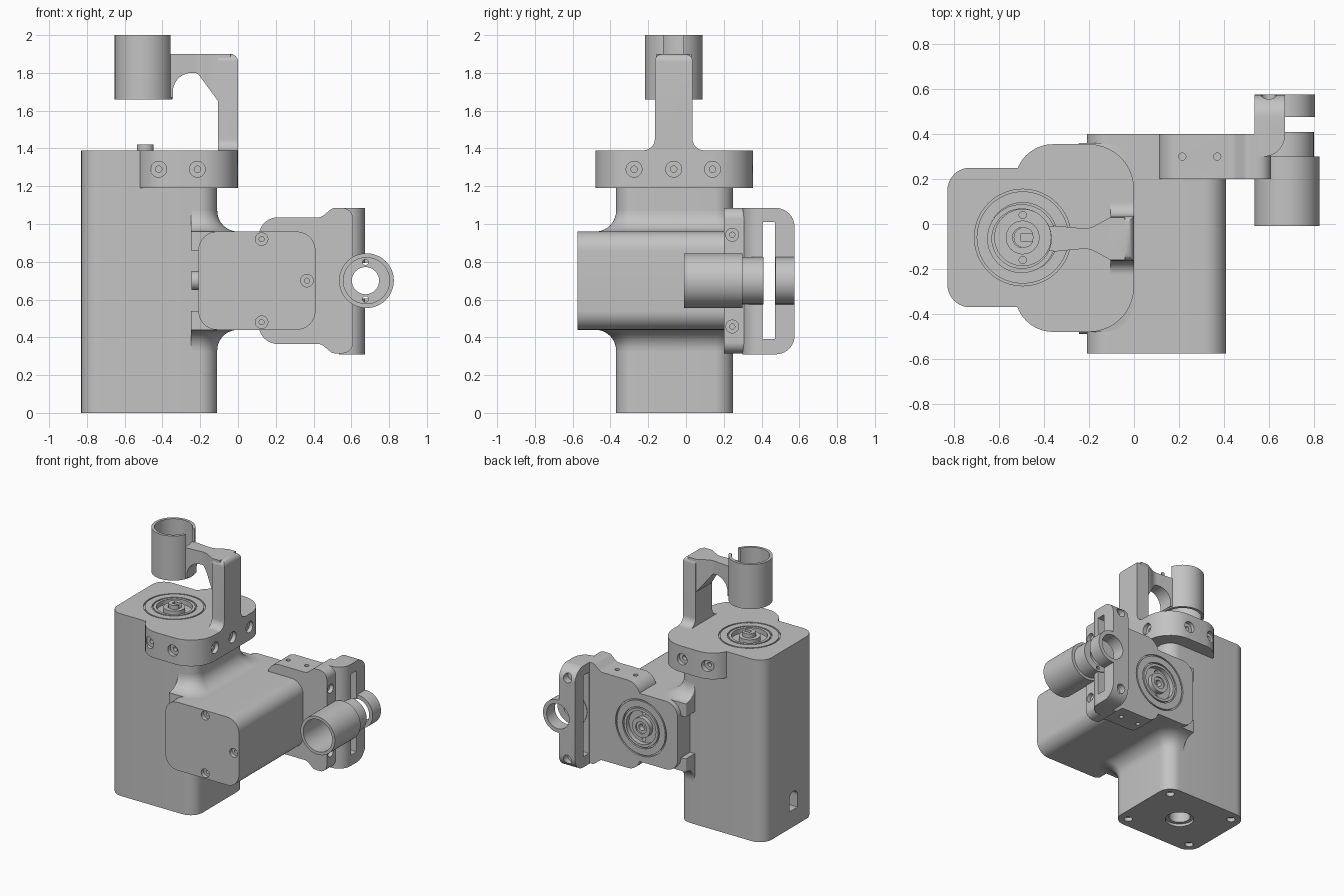
import bpy, bmesh, math
from mathutils import Vector

if "Cube" in bpy.data.objects:
    bpy.data.objects.remove(bpy.data.objects["Cube"])

grey = bpy.data.materials.new("machined_grey")
grey.use_nodes = True
GREY = (0.55, 0.55, 0.55, 1)
grey.diffuse_color = GREY
grey.node_tree.nodes["Principled BSDF"].inputs["Base Color"].default_value = GREY
parts = []


def place(axis, u, v, w):
    return {"X": (w, u, v), "Y": (u, w, v), "Z": (u, v, w)}[axis]


def rounded(corners, steps=10):
    """Polygon from (u, v, radius) corners, each replaced by an arc."""
    out = []
    for i, (u, v, r) in enumerate(corners):
        p = Vector((u, v, 0))
        if not r:
            out.append((u, v))
            continue
        n = corners[(i + 1) % len(corners)]
        d1 = (Vector((*corners[i - 1][:2], 0)) - p).normalized()
        d2 = (Vector((*n[:2], 0)) - p).normalized()
        half = d1.angle(d2) / 2
        c = p + (d1 + d2).normalized() * r / math.sin(half)
        a = (p + d1 * r / math.tan(half) - c).normalized()
        b = (p + d2 * r / math.tan(half) - c).normalized()
        out += [(c + a.slerp(b, k / steps) * r)[:2] for k in range(steps + 1)]
    return out


def rect(u0, u1, v0, v1, r=0, r2=None):
    r2 = r if r2 is None else r2
    return rounded([(u0, v0, r), (u1, v0, r2), (u1, v1, r2), (u0, v1, r)])


def loft(name, rings):
    """Closed skin through rings of 3D points."""
    bm = bmesh.new()
    loops = [[bm.verts.new(p) for p in ring] for ring in rings]
    for lo, hi in zip(loops, loops[1:]):
        for i in range(len(lo)):
            bm.faces.new((lo[i - 1], lo[i], hi[i], hi[i - 1]))
    bm.faces.new(loops[0])
    bm.faces.new(loops[-1])
    bmesh.ops.recalc_face_normals(bm, faces=bm.faces)
    me = bpy.data.meshes.new(name)
    bm.to_mesh(me)
    bm.free()
    me.materials.append(grey)
    ob = bpy.data.objects.new(name, me)
    bpy.context.collection.objects.link(ob)
    parts.append(ob)
    return ob


def prism(name, pts, axis, a, b):
    return loft(name, [[place(axis, u, v, w) for u, v in pts] for w in (a, b)])


def disc(name, axis, u, v, r, a, b, n=48):
    ring = [(u + r * math.cos(k * math.tau / n), v + r * math.sin(k * math.tau / n)) for k in range(n)]
    return prism(name, ring, axis, a, b)


def combine(ob, *others, op="DIFFERENCE"):
    for o in others:
        m = ob.modifiers.new("cut", "BOOLEAN")
        m.object, m.operation, m.solver = o, op, "EXACT"
        bpy.context.view_layer.objects.active = ob
        bpy.ops.object.modifier_apply(modifier=m.name)
        parts.remove(o)
        bpy.data.objects.remove(o)
    return ob


def bore(ob, axis, u, v, r, a, b):
    combine(ob, disc("cutter", axis, u, v, r, a, b))


def screw(ob, axis, u, v, face, inward, r=0.042):
    """Counterbored screw hole starting at a face."""
    bore(ob, axis, u, v, r, face - inward * 0.02, face + inward * 0.03)
    bore(ob, axis, u, v, r * 0.4, face, face + inward * 0.06)


def bearing(ob, axis, u, v, face, s):
    """Grooved bearing seat with a hollow hub; s points outwards."""
    for outer, inner, depth in ((0.215, 0.205, 0.012), (0.155, 0.145, 0.015), (0.125, 0.075, 0.035)):
        ring = disc("cutter", axis, u, v, outer, face - s * depth, face + s * 0.05)
        bore(ring, axis, u, v, inner, face - s * 0.1, face + s * 0.1)
        combine(ob, ring)
    bore(ob, axis, u, v, 0.045, face - s * 0.1, face + s * 0.05)
    for side in (-0.1, 0.1):
        bore(ob, axis, u, v + side, 0.016, face - s * 0.07, face + s * 0.05)


# Upright housing
MID, AX, AZ = -0.06, 0.1, 0.7
column = prism("upright_housing", rect(-0.83, -0.11, -0.37, 0.25, 0.1), "Z", 0, 1.39)
bearing(column, "Z", -0.495, MID, 1.39, 1)
bore(column, "Z", -0.47, MID, 0.1, -0.1, 0.02)
bore(column, "Z", -0.47, MID, 0.075, -0.1, 0.12)
for x in (-0.75, -0.19):
    for y in (-0.29, 0.17):
        screw(column, "Z", x, y, 0, 1, 0.03)
arch = rounded([(-0.16, 0.13, 0), (-0.06, 0.13, 0), (-0.06, 0.27, 0.049), (-0.16, 0.27, 0.049)])
combine(column, prism("cutter", arch, "X", -0.9, -0.73))
shaft = disc("upright_shaft", "Z", -0.49, MID, 0.045, 1.3, 1.42)
combine(shaft, prism("cutter", rect(-0.505, -0.44, MID - 0.015, MID + 0.015), "Z", 1.36, 1.5))

# Crosswise housing
box = prism("cross_housing", rect(-0.21, 0.41, 0.44, 0.96, 0.1), "Y", -0.575, 0.4)
bearing(box, "Y", AX, AZ, 0.4, 1)
for x, z in ((0.125, 0.92), (0.125, 0.48), (0.365, AZ)):
    screw(box, "Y", x, z, -0.575, 1, 0.033)
cross_shaft = disc("cross_shaft", "Y", AX, AZ, 0.045, 0.3, 0.39)
bore(cross_shaft, "Y", AX, AZ, 0.025, 0.35, 0.5)

# Concave blends where the housings meet
for name, z0, s in (("upper_blend", 0.96, 1), ("lower_blend", 0.44, -1)):
    rings = []
    for k in range(11):
        t = k / 10 * math.pi / 2
        d = 0.11 * (1 - math.cos(t))
        z = z0 + s * 0.11 * (1 - math.sin(t))
        rings.append([(x, y, z) for x, y in rect(-0.25, -0.11 + d, -0.37 - d, 0.25 + d, 0.01, 0.1 + d * 0.3)])
    rings.append([(x, y, z0 - s * 0.1) for x, y, z in rings[-1]])
    loft(name, rings)
disc("cable_stub", "X", -0.44, AZ, 0.05, -0.245, -0.2)

# Clamp collar on the upright housing
collar = prism("clamp_collar", rect(-0.53, 0, -0.48, 0.355, 0.17, 0.2), "Z", 1.19, 1.39)
combine(collar, prism("cutter", rect(-0.7, -0.115, -0.365, 0.245, 0.09), "Z", 1.1, 1.5))
for y in (-0.275, MID - 0.005, 0.14):
    screw(collar, "X", y, 1.29, 0, -1)
for x in (-0.42, -0.215):
    screw(collar, "Y", x, 1.29, -0.48 if x > -0.4 else -0.47, 1)
    screw(collar, "Y", x, 1.29, 0.355 if x > -0.4 else 0.345, -1)

# Arm rising from the collar
post = prism("arm_post", rounded([
    (-0.23, 1.38, 0), (-0.23, 1.39, 0), (-0.165, 1.39, 0.06), (-0.165, 1.9, 0.04),
    (0.035, 1.9, 0.04), (0.035, 1.39, 0.06), (0.1, 1.39, 0), (0.1, 1.38, 0)]), "X", -0.105, 0)
combine(post, prism("cutter", rounded([
    (-0.2, 1.3, 0), (0, 1.3, 0), (0, 1.9, 0.04), (-0.2, 1.9, 0)]), "Y", -0.4, 0.3), op="INTERSECT")
web = prism("arm_web", rounded([
    (-0.38, 1.9, 0), (-0.04, 1.9, 0), (-0.04, 1.6, 0), (-0.105, 1.65, 0),
    (-0.215, 1.8, 0.03), (-0.345, 1.8, 0.1), (-0.345, 1.67, 0), (-0.38, 1.67, 0)]), "Y", -0.3, 0.2)
combine(web, prism("cutter", rounded([
    (-0.38, -0.125, 0), (-0.2, -0.108, 0.1), (-0.105, -0.16, 0), (-0.04, -0.16, 0),
    (-0.04, 0.03, 0), (-0.105, 0.03, 0), (-0.2, -0.022, 0.1), (-0.38, -0.005, 0)]),
    "Z", 1.5, 2), op="INTERSECT")
bore(web, "Z", -0.5, MID - 0.005, 0.14, 1.5, 2.1)

# Ring holder at the end of the arm
ring = disc("ring_holder", "Z", -0.5, MID - 0.005, 0.153, 1.66, 2, 64)
bore(ring, "Z", -0.5, MID - 0.005, 0.132, 1.5, 2.1)
combine(ring, prism("cutter", rect(-0.45, -0.3, -0.118, -0.013), "Z", 1.9, 2.1))

# Side bracket clamped on the crosswise housing
half = [(0.11, 0.335, 0.1), (0.44, 0.335, 0.05), (0.5, 0.385, 0.04), (0.61, 0.385, 0.06)]
outline = [(x, AZ + h, r) for x, h, r in half] + [(x, AZ - h, r) for x, h, r in reversed(half)]
bracket = prism("side_bracket", rounded(outline), "Y", 0.2, 0.4)
combine(bracket, prism("cutter", rect(0, 0.405, 0.445, 0.955, 0.09), "Y", 0.1, 0.5))
bore(bracket, "Y", 0.68, AZ, 0.14, 0.1, 0.5)
for s in (-1, 1):
    screw(bracket, "X", 0.245, AZ + s * 0.243, 0.61, -1, 0.034)
    for x in (0.215, 0.37):
        bore(bracket, "Z", x, 0.3, 0.016, AZ + s * 0.3, AZ + s * 0.4)

# Slotted frame behind the bracket
frame = prism("slotted_frame", rect(0.3, 0.575, 0.31, 1.085, 0, 0.1), "X", 0.535, 0.672)
combine(frame, prism("cutter", rounded([
    (0.5, 0.2, 0), (0.575, 0.2, 0), (0.575, 0.3, 0), (0.672, 0.3, 0.096), (0.672, 0.6, 0), (0.5, 0.6, 0)]),
    "Z", 0, 1.5), op="INTERSECT")
bore(frame, "Y", 0.675, AZ, 0.095, 0.2, 0.7)
combine(frame, prism("cutter", rect(0.405, 0.472, 0.39, 1.01, 0.005), "X", 0.4, 0.8))
for s in (-1, 1):
    bore(frame, "Y", 0.6, AZ + s * 0.31, 0.034, 0.52, 0.7)
rear_ring = disc("rear_ring", "Y", 0.68, AZ, 0.125, 0.475, 0.575)
bore(rear_ring, "Y", 0.68, AZ, 0.095, 0.4, 0.7)

# Round sleeve held by the bracket
sleeve = disc("sleeve", "Y", 0.68, AZ, 0.145, -0.01, 0.3, 64)
neck = disc("sleeve_neck", "Y", 0.675, AZ, 0.125, 0.29, 0.41, 64)
bore(sleeve, "Y", 0.68, AZ, 0.122, -0.1, 0.27)
for ob in (sleeve, neck):
    bore(ob, "Y", 0.675, AZ, 0.072, -0.1, 0.6)
    for s in (-1, 1):
        bore(ob, "Y", 0.675, AZ + s * 0.098, 0.015, -0.1, 0.6)

# Smooth shading with crisp edges
bpy.ops.object.select_all(action="DESELECT")
for ob in parts:
    ob.select_set(True)
bpy.context.view_layer.objects.active = column
bpy.ops.object.shade_smooth_by_angle(angle=math.radians(35))
